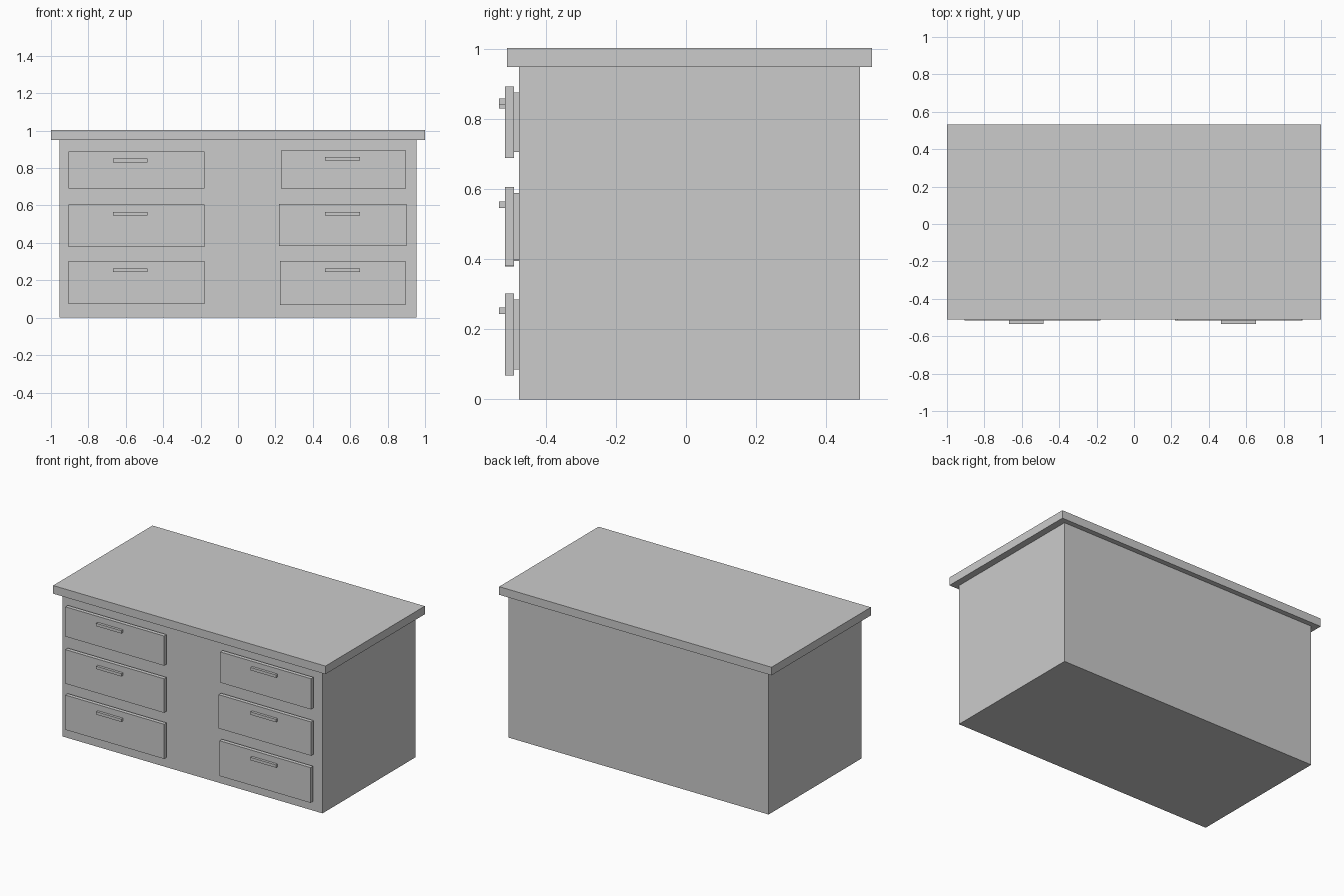
import bpy

if "Cube" in bpy.data.objects:
    bpy.data.objects.remove(bpy.data.objects["Cube"])


def box(name, x, y, z):
    """Axis-aligned box from (min, max) ranges."""
    bpy.ops.mesh.primitive_cube_add(size=1, location=[(a + b) / 2 for a, b in (x, y, z)])
    ob = bpy.context.object
    ob.name = name
    ob.scale = [b - a for a, b in (x, y, z)]
    bpy.ops.object.transform_apply(location=False, rotation=False, scale=True)
    return ob


def drawer(name, x, z, handle_x, handle_z):
    """Drawer front: recessed backing, raised panel and bar handle."""
    inset = 0.017
    box(name + "_backing", (x[0] + inset, x[1] - inset), (-0.493, -0.470),
        (z[0] + inset, z[1] - inset))
    box(name + "_panel", x, (-0.517, -0.491), z)
    box(name + "_handle", handle_x, (-0.534, -0.515), (handle_z, handle_z + 0.019))


# Cabinet and overhanging top
box("cabinet_body", (-0.955, 0.955), (-0.477, 0.497), (0, 0.95))
box("desk_top", (-1, 1), (-0.511, 0.531), (0.949, 1.003))

# Left column of drawers
left_x, left_handle = (-0.907, -0.180), (-0.668, -0.483)
for level, z, hz in (("top", (0.692, 0.889), 0.831),
                     ("middle", (0.379, 0.605), 0.546),
                     ("bottom", (0.073, 0.303), 0.244)):
    drawer("left_drawer_" + level, left_x, z, left_handle, hz)

# Right column of drawers, slightly narrower
right_handle = (0.466, 0.653)
for level, x, z, hz in (("top", (0.231, 0.898), (0.690, 0.894), 0.841),
                        ("middle", (0.220, 0.900), (0.383, 0.607), 0.546),
                        ("bottom", (0.225, 0.895), (0.069, 0.303), 0.244)):
    drawer("right_drawer_" + level, x, z, right_handle, hz)
